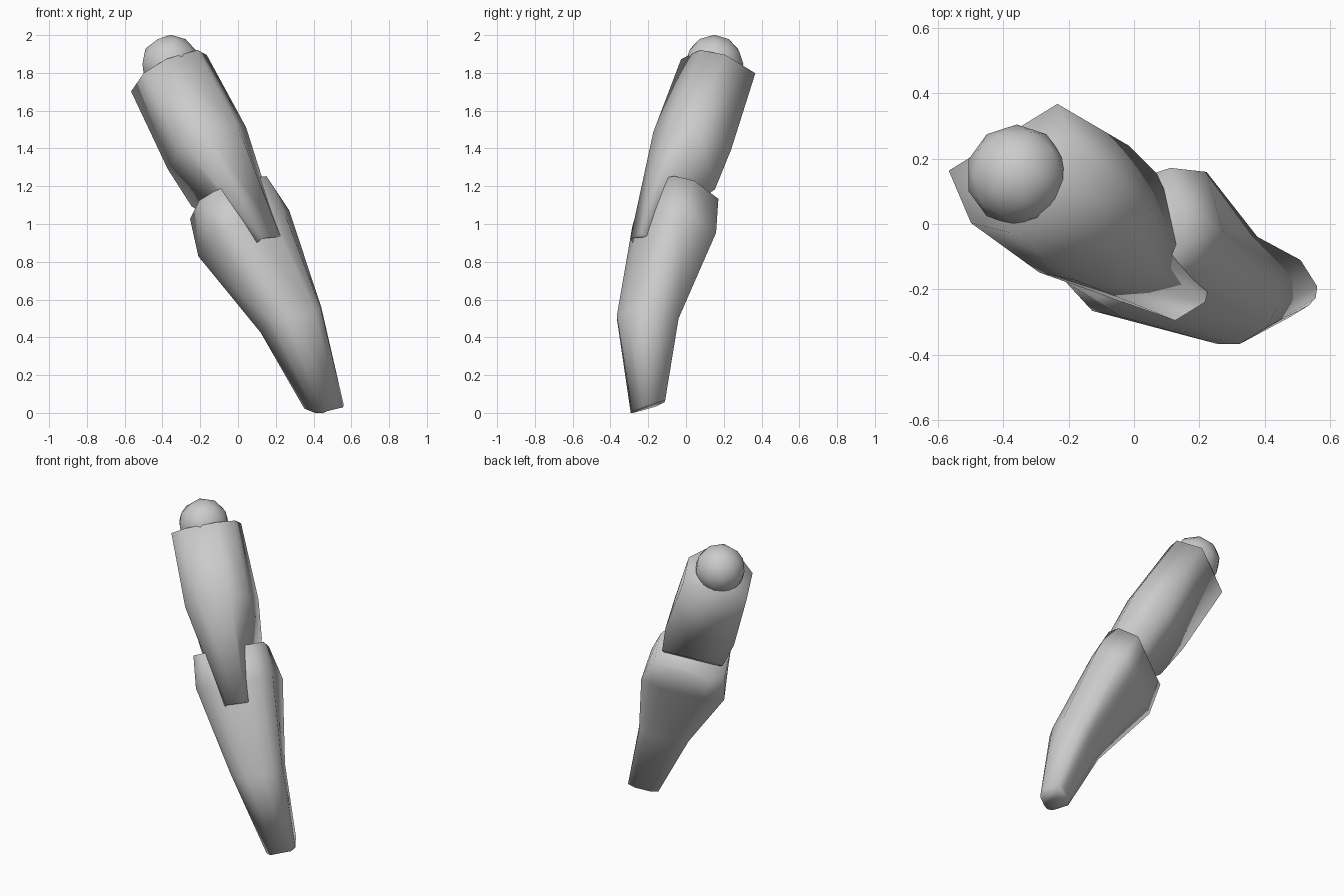
import bpy, bmesh
from mathutils import Vector

if "Cube" in bpy.data.objects:
    bpy.data.objects.remove(bpy.data.objects["Cube"])

# Local frame of the limb: side, front and along directions
ORIGIN = Vector((-0.40, 0.265, 1.75))
SIDE = Vector((0.83, 0.51, 0.24))
FRONT = Vector((0.34, -0.80, 0.49))
ALONG = Vector((0.45, -0.32, -0.84))


def place(w, d, a):
    return ORIGIN + SIDE * w + FRONT * d + ALONG * a


def loft(name, half_rings, shifts):
    """Mirror each half section (front to back), then skin the closed rings."""
    bm = bmesh.new()
    rings = []
    for half, s in zip(half_rings, shifts):
        pts = [(s + w, d, a) for w, d, a in half]
        pts += [(s - w, d, a) for w, d, a in reversed(half)]
        rings.append([bm.verts.new(place(*p)) for p in pts])
    n = len(rings[0])
    for r0, r1 in zip(rings, rings[1:]):
        for i in range(n):
            j = (i + 1) % n
            bm.faces.new((r0[i], r0[j], r1[j], r1[i]))
    bm.faces.new(rings[0])
    bm.faces.new(rings[-1])
    bmesh.ops.recalc_face_normals(bm, faces=bm.faces)
    for f in bm.faces:
        f.smooth = True
    mesh = bpy.data.meshes.new(name)
    bm.to_mesh(mesh)
    bm.free()
    obj = bpy.data.objects.new(name, mesh)
    bpy.context.collection.objects.link(obj)
    return obj


# Upper segment: D-shaped section with a flat back and a slanted lower end
loft("upper_segment", [
    [(0.10, 0.30, 0.0), (0.20, 0.20, 0.0), (0.20, 0.0, 0.0)],
    [(0.10, 0.30, 0.46), (0.20, 0.205, 0.46), (0.215, -0.02, 0.475)],
    [(0.055, 0.225, 1.10), (0.08, 0.187, 1.105), (0.19, -0.025, 0.714)],
], [0, 0, 0])

# Lower segment: wide shoulder, tapering and bending back to a blunt tip
loft("lower_segment", [
    [(0.08, 0.23, 0.76), (0.165, 0.209, 0.76), (0.22, 0.117, 0.75),
     (0.22, -0.05, 0.768), (0.13, -0.09, 0.80)],
    [(0.08, 0.21, 0.97), (0.17, 0.19, 0.97), (0.24, 0.13, 0.95),
     (0.26, -0.09, 0.97), (0.14, -0.12, 0.97)],
    [(0.05, 0.15, 1.55), (0.11, 0.12, 1.53), (0.16, 0.05, 1.50),
     (0.155, -0.10, 1.48), (0.08, -0.13, 1.48)],
    [(0.035, -0.11, 2.01), (0.065, -0.12, 2.01), (0.09, -0.14, 1.99),
     (0.095, -0.21, 1.92), (0.05, -0.23, 1.91)],
], [0, 0, 0.02, 0.045])

# Ball joint set into the top end
bpy.ops.mesh.primitive_ico_sphere_add(subdivisions=2, radius=0.155,
                                      location=place(0, 0.155, -0.025))
ball = bpy.context.object
ball.name = "ball_joint"
bpy.ops.object.shade_smooth()
